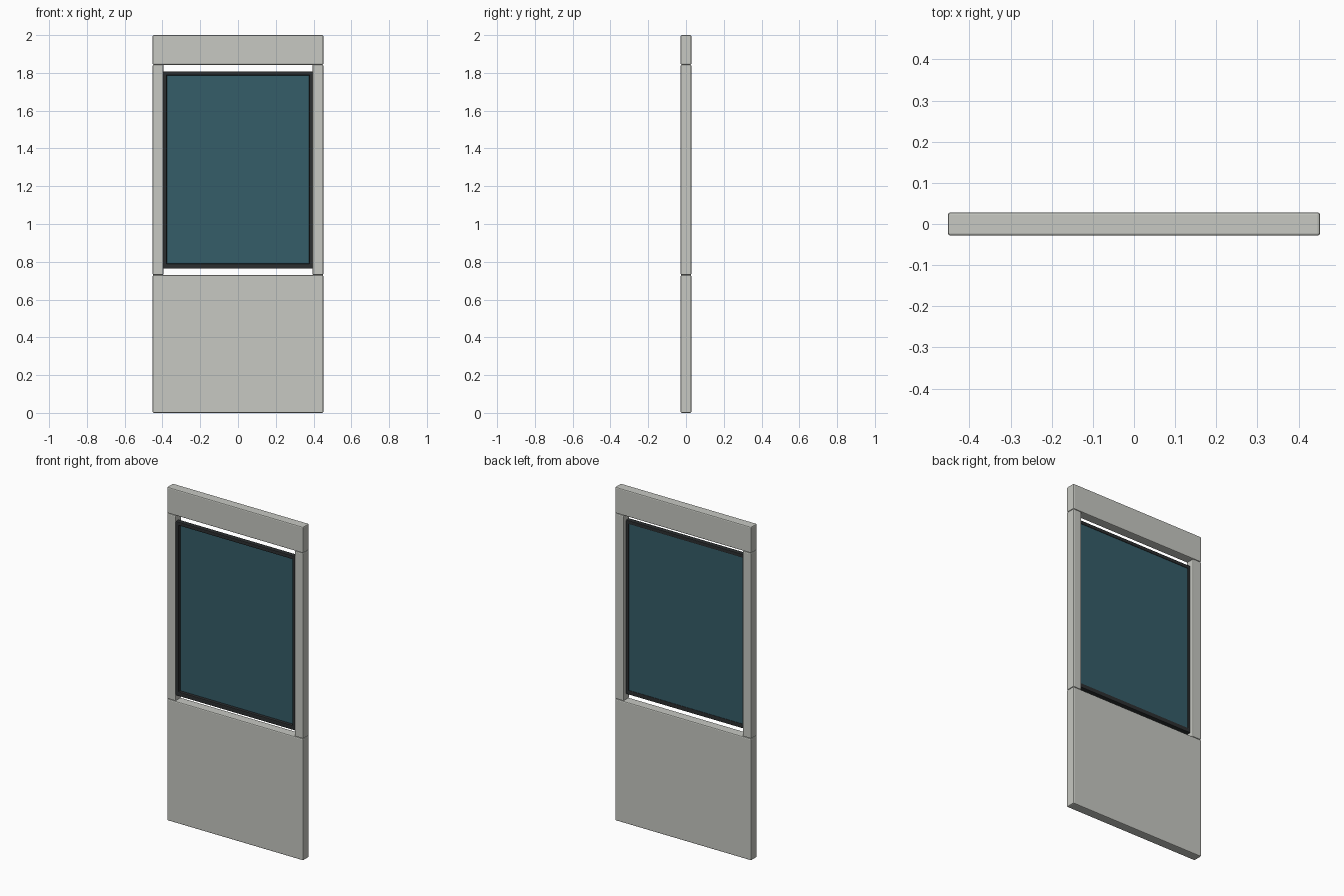
import bpy

if "Cube" in bpy.data.objects:
    bpy.data.objects.remove(bpy.data.objects["Cube"])

W, D = 0.452, 0.0285            # half width, half depth of the whole panel


def material(name, color):
    m = bpy.data.materials.new(name)
    m.diffuse_color = color
    m.use_nodes = True
    m.node_tree.nodes["Principled BSDF"].inputs["Base Color"].default_value = m.diffuse_color
    return m


def box(name, x, y, z, bevel=0.0, mat=None):
    """Box from (min, max) ranges with softened edges."""
    bpy.ops.mesh.primitive_cube_add(
        size=1, location=[(r[0] + r[1]) / 2 for r in (x, y, z)])
    ob = bpy.context.object
    ob.name = name
    ob.scale = [r[1] - r[0] for r in (x, y, z)]
    bpy.ops.object.transform_apply(location=False, rotation=False, scale=True)
    if bevel:
        b = ob.modifiers.new("Bevel", 'BEVEL')
        b.width = bevel
        b.segments = 2
    if mat:
        ob.data.materials.append(mat)
    return ob


dark = material("frame_dark", (0.025, 0.028, 0.03, 1))
teal = material("glass_teal", (0.035, 0.11, 0.14, 1))
stone = material("panel_grey", (0.57, 0.58, 0.54, 1))

# wall panels: lower slab, header and two side posts
depth = (-D, D)
box("lower_panel", (-W, W), depth, (0, 0.73), 0.006, stone)
box("header_panel", (-W, W), depth, (1.843, 2.0), 0.006, stone)
for side, s in (("left", -1), ("right", 1)):
    x = sorted((s * 0.394, s * W))
    box(side + "_post", x, depth, (0.73, 1.843), 0.006, stone)

# dark window frame, set towards the front
fy = (-0.026, 0.004)
FX, Z0, Z1, T = 0.398, 0.764, 1.808, 0.021
for side, s in (("left", -1), ("right", 1)):
    x = sorted((s * (FX - T), s * FX))
    box(side + "_frame_bar", x, fy, (Z0, Z1), 0.004, dark)
for name, z in (("bottom", (Z0, Z0 + 0.026)), ("top", (Z1 - T, Z1))):
    box(name + "_frame_bar", (-FX + 0.002, FX - 0.002), fy, z, 0.004, dark)

# glass pane
box("glass_pane", (-FX + T - 0.005, FX - T + 0.005), (-0.008, 0.001),
    (Z0 + 0.02, Z1 - T + 0.005), 0, teal)
